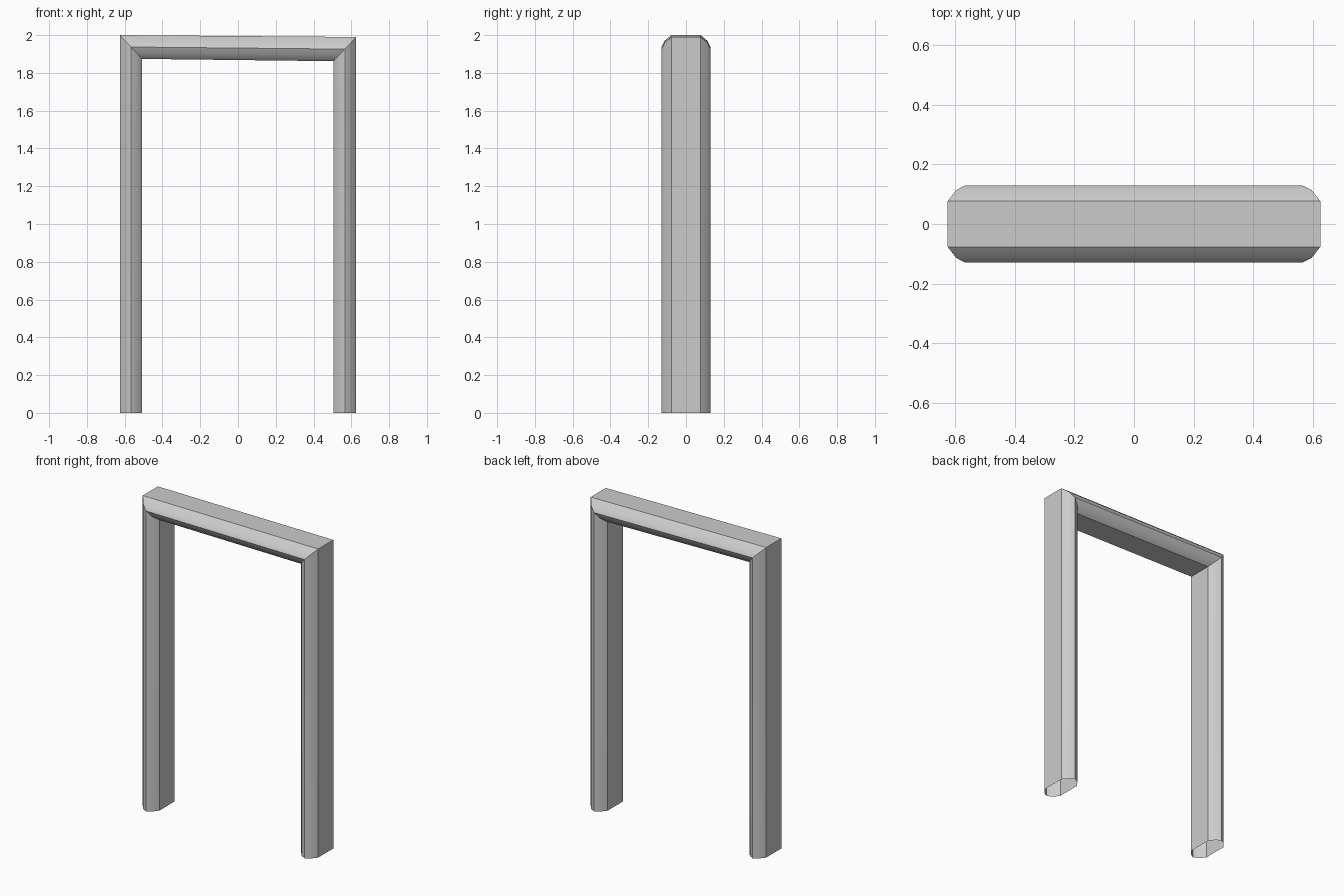
import bpy, bmesh
from math import radians

if "Cube" in bpy.data.objects:
    bpy.data.objects.remove(bpy.data.objects["Cube"])

# Half of the moulding profile: (0 = outer face .. 1 = inner face, depth y)
half = [(0.0, 0.077), (0.24, 0.114), (0.5, 0.13), (0.76, 0.114), (1.0, 0.077)]
profile = half + [(t, -y) for t, y in reversed(half)]

# Frame path: outer and inner (x, z) at each foot and mitred corner
stations = [
    ((-0.626, 0.0), (-0.507, 0.0)),
    ((-0.626, 2.0), (-0.507, 1.874)),
    ((0.626, 1.99), (0.505, 1.862)),
    ((0.626, 0.0), (0.505, 0.0)),
]

# Sweep the profile along the path, leaving the feet open
bm = bmesh.new()
rings = []
for (ox, oz), (ix, iz) in stations:
    rings.append([bm.verts.new((ox + (ix - ox) * t, y, oz + (iz - oz) * t))
                  for t, y in profile])
n = len(profile)
for a, b in zip(rings, rings[1:]):
    for i in range(n):
        j = (i + 1) % n
        bm.faces.new((a[i], a[j], b[j], b[i]))
bmesh.ops.recalc_face_normals(bm, faces=bm.faces)

# Make sure the outer left face looks outwards
for f in bm.faces:
    if f.calc_center_median().x < -0.62:
        if f.normal.x > 0:
            bmesh.ops.reverse_faces(bm, faces=bm.faces[:])
        break

mesh = bpy.data.meshes.new("door_frame")
bm.to_mesh(mesh)
bm.free()
frame = bpy.data.objects.new("door_frame", mesh)
bpy.context.collection.objects.link(frame)

# Smooth the rounded sides, keep the crisp ridges
bpy.context.view_layer.objects.active = frame
frame.select_set(True)
bpy.ops.object.shade_smooth_by_angle(angle=radians(30))
